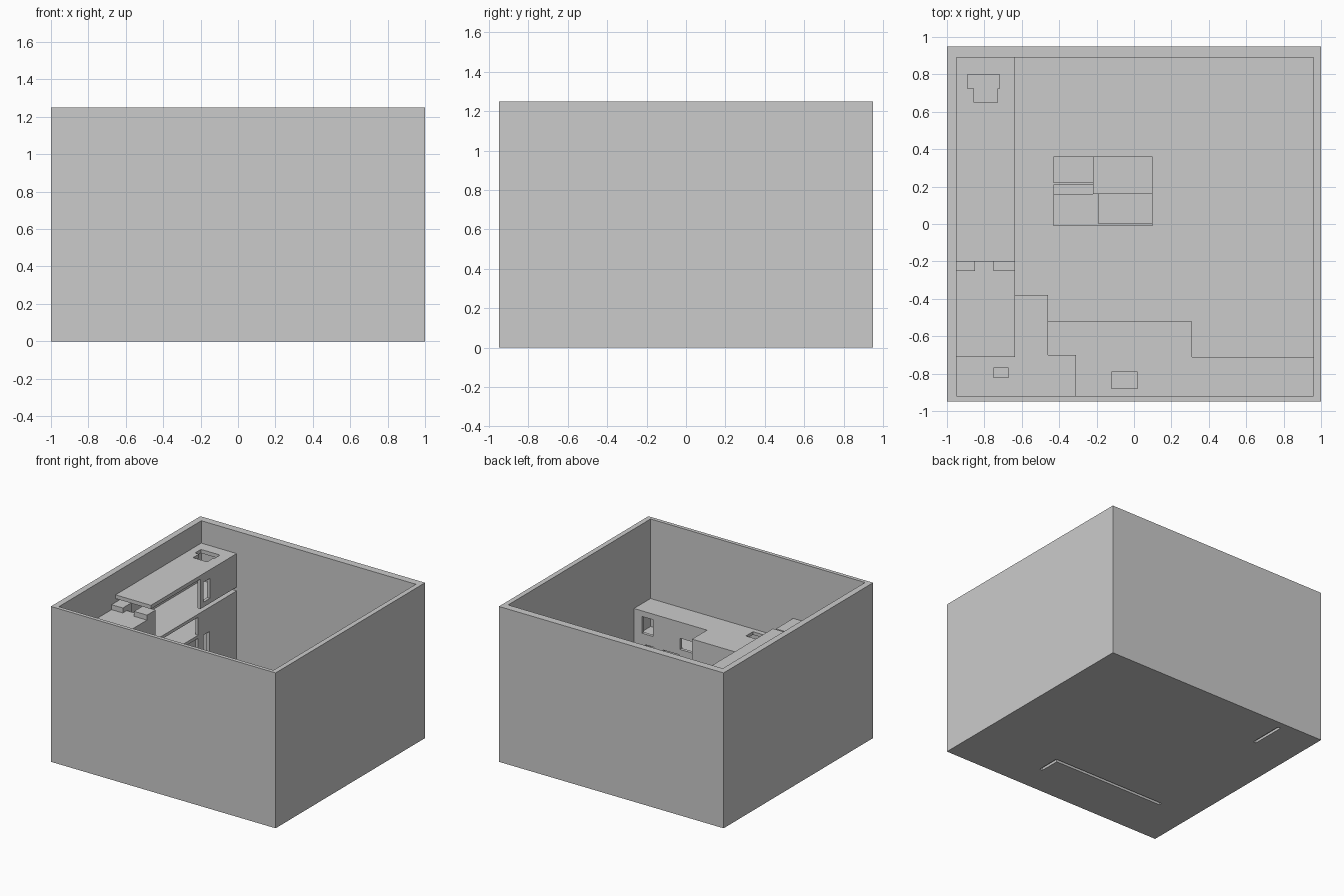
import bpy, bmesh
from mathutils import Vector

if "Cube" in bpy.data.objects:
    bpy.data.objects.remove(bpy.data.objects["Cube"])


def panel(name, axis, u, v, w, holes=()):
    """Flat plate spanning u by v, thickness range w along axis, with rectangular cut-outs.
    u, v are (x, y) for axis z, (x, z) for axis y, (y, z) for axis x."""
    us, vs = {*u}, {*v}
    for a, b, c, d in holes:
        us |= {min(max(a, u[0]), u[1]), min(max(b, u[0]), u[1])}
        vs |= {min(max(c, v[0]), v[1]), min(max(d, v[0]), v[1])}
    us, vs = sorted(us), sorted(vs)

    def point(p, q):
        return {'z': (p, q, w[0]), 'y': (p, w[0], q), 'x': (w[0], p, q)}[axis]
    step = {'x': Vector((1, 0, 0)), 'y': Vector((0, 1, 0)), 'z': Vector((0, 0, 1))}[axis]
    bm = bmesh.new()
    for a, b in zip(us, us[1:]):
        for c, d in zip(vs, vs[1:]):
            mu, mv = (a + b) / 2, (c + d) / 2
            if any(h[0] < mu < h[1] and h[2] < mv < h[3] for h in holes):
                continue
            bm.faces.new([bm.verts.new(point(*k)) for k in ((a, c), (b, c), (b, d), (a, d))])
    bmesh.ops.remove_doubles(bm, verts=bm.verts[:], dist=1e-5)
    ext = bmesh.ops.extrude_face_region(bm, geom=bm.faces[:], use_keep_orig=True)
    moved = [e for e in ext['geom'] if isinstance(e, bmesh.types.BMVert)]
    bmesh.ops.translate(bm, verts=moved, vec=step * (w[1] - w[0]))
    bmesh.ops.recalc_face_normals(bm, faces=bm.faces[:])
    mesh = bpy.data.meshes.new(name)
    bm.to_mesh(mesh)
    bm.free()
    ob = bpy.data.objects.new(name, mesh)
    bpy.context.collection.objects.link(ob)
    return ob


def box(name, x, y, z):
    return panel(name, 'z', x, y, z)


# Outer shell: floor with shallow wall slots, then an open-topped wall ring
panel("ground_floor", 'z', (-1, 1), (-.95, .95), (0, .04),
      [(.285, .31, -.71, -.52), (-.70, .31, -.545, -.52), (-.66, -.635, .61, .89)])
panel("outer_walls", 'z', (-1, 1), (-.95, .95), (.04, 1.25), [(-.95, .96, -.92, .89)])

# Long front house: roof with hatch, middle floor, walls with windows and doors
notch = (.31, .96, -.71, -.52)
balcony_side = (-.95, -.635, -.71, -.52)
hatch = (-.12, .02, -.88, -.79)
panel("house_roof", 'z', (-.95, .96), (-.92, -.52), (.585, .61), [notch, hatch])
panel("house_middle_floor", 'z', (-.95, .96), (-.92, -.52), (.36, .385), [notch, hatch])
panel("house_back_wall", 'y', (.31, .96), (.04, .585), (-.735, -.71),
      [(.79, .89, .43, .565), (.44, .55, .39, .48),
       (.78, .86, .04, .345), (.56, .70, .04, .345)])
panel("house_side_wall", 'x', (-.71, -.52), (.02, .585), (.285, .31))
panel("house_inner_wall", 'y', (-.70, .285), (.02, .585), (-.545, -.52))

# L-shaped upper room beside the tower
panel("upper_room_roof", 'z', (-.95, -.31), (-.92, -.38), (.765, .79),
      [(-.46, -.31, -.70, -.38), (-.95, -.635, -.71, -.38), (-.75, -.67, -.82, -.77)])
box("upper_room_right_wall", (-.335, -.31), (-.92, -.70), (.61, .765))
box("upper_room_back_wall", (-.46, -.335), (-.725, -.70), (.61, .765))
box("balcony_right_wall", (-.485, -.46), (-.70, -.38), (.585, .765))
box("balcony_back_wall", (-.635, -.485), (-.405, -.38), (.585, .765))
box("balcony_floor", (-.635, -.46), (-.52, -.38), (.56, .585))

# Tower floors along the left wall
for name, y0, z in (("tower_low_floor", -.52, .60), ("tower_high_floor", -.71, .77)):
    box(name, (-.95, -.635), (y0, .89), (z - .025, z))

# Tower walls facing the yard
panel("tower_ground_wall", 'x', (.61, .89), (.02, .40), (-.66, -.635))
panel("tower_middle_wall", 'x', (.40, .89), (.38, .745), (-.66, -.635), [(.47, .545, .38, .60)])
panel("tower_upper_wall", 'x', (.43, .89), (.80, 1.04), (-.66, -.635), [(.47, .55, .84, 1.0)])

# Tower top slab with its two joined hatches
panel("tower_roof", 'z', (-.95, -.635), (-.20, .89), (1.04, 1.07),
      [(-.89, -.72, .725, .80), (-.855, -.73, .65, .725)])

# Front landing block and the door piers behind it
box("landing_roof", (-.95, -.635), (-.71, -.20), (.945, .97))
box("landing_front_wall", (-.95, -.635), (-.71, -.685), (.77, .945))
box("landing_side_wall", (-.66, -.635), (-.685, -.25), (.77, .945))
for name, x0, x1 in (("left_pier", -.95, -.85), ("right_pier", -.75, -.635)):
    box(name, (x0, x1), (-.25, -.14), (.77, 1.01))

# Low yard blocks and steps in the middle
box("yard_block_rear", (-.22, .10), (.16, .36), (.04, .20))
box("yard_block_left", (-.43, -.22), (.22, .36), (.04, .16))
box("yard_step", (-.43, -.21), (.16, .21), (.04, .10))
box("yard_block_front", (-.19, .10), (0, .16), (.04, .16))
box("yard_base_front", (-.43, .10), (-.01, .16), (.04, .12))
